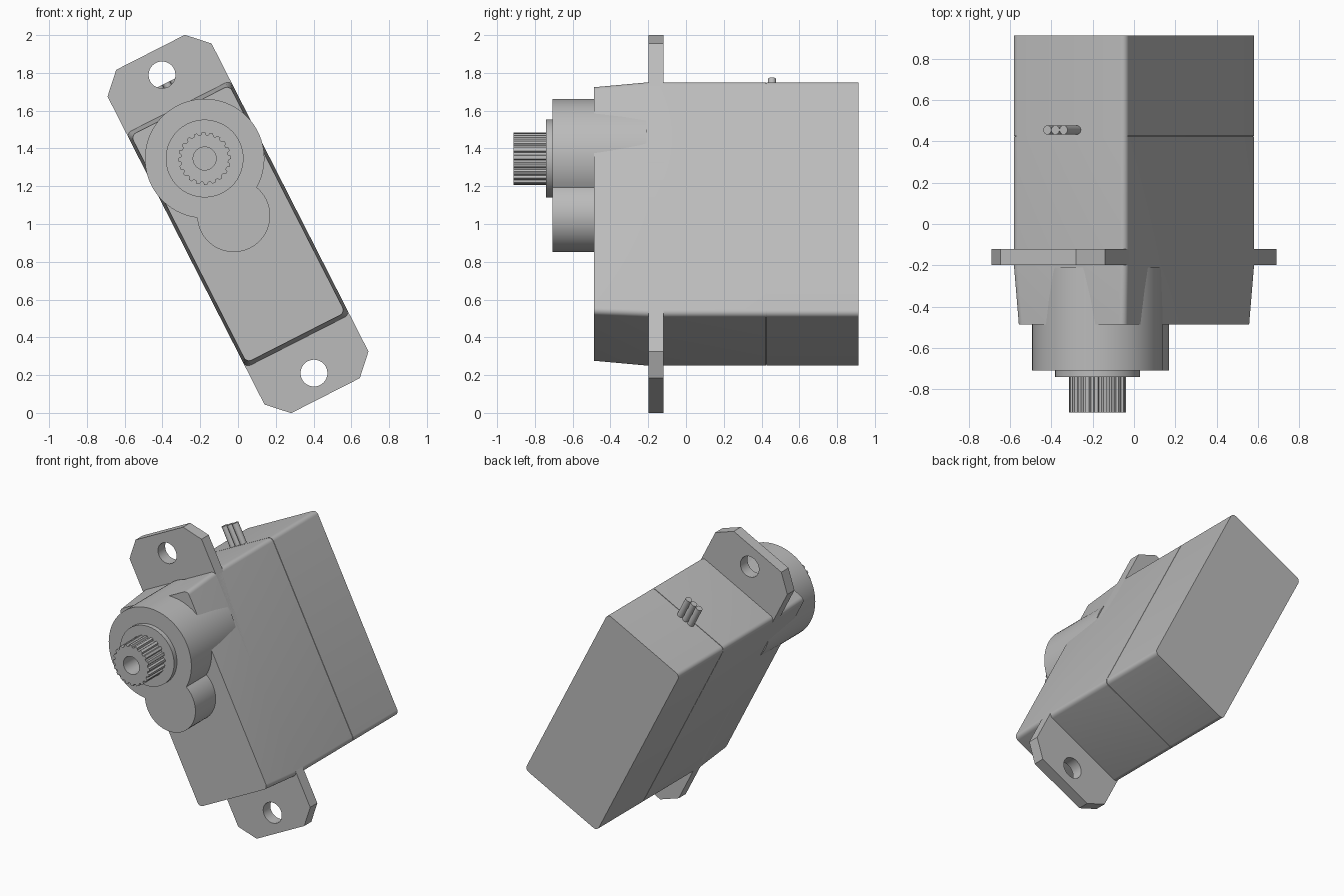
import bpy, bmesh
from math import sin, cos, pi, radians
from mathutils import Matrix

cube = bpy.data.objects.get("Cube")
if cube:
    bpy.data.objects.remove(cube, do_unlink=True)

# The servo is designed upright, then leaned about the depth axis
LEAN = Matrix.Translation((0, 0, 1)) @ Matrix.Rotation(radians(-27), 4, 'Y')

grey = bpy.data.materials.new("light_grey_plastic")
grey.use_nodes = True
grey.diffuse_color = (0.5, 0.5, 0.5, 1)
bsdf = next(n for n in grey.node_tree.nodes if n.type == 'BSDF_PRINCIPLED')
bsdf.inputs["Base Color"].default_value = grey.diffuse_color


def arc(cu, cv, r, start, end, n):
    """Points on an arc, angles in degrees."""
    angles = [radians(start + (end - start) * i / n) for i in range(n + 1)]
    return [(cu + r * cos(a), cv + r * sin(a)) for a in angles]


def circle(cu, cv, r, n=48):
    return arc(cu, cv, r, 0, 360, n)[:-1]


def rounded_rect(a, b, r):
    pts = []
    for i, (su, sv) in enumerate([(1, 1), (-1, 1), (-1, -1), (1, -1)]):
        pts += arc(su * (a - r), sv * (b - r), r, 90 * i, 90 * i + 90, 6)
    return pts


def loft(name, sections, axis='Y', smooth=True):
    """Solid through matching outlines, given as (depth, points) pairs."""
    bm = bmesh.new()
    rings = []
    for d, pts in sections:
        rings.append([bm.verts.new((u, d, v) if axis == 'Y' else (u, v, d))
                      for u, v in pts])
    n = len(rings[0])
    for low, high in zip(rings, rings[1:]):
        for i in range(n):
            j = (i + 1) % n
            bm.faces.new((low[i], low[j], high[j], high[i]))
    bm.faces.new(rings[0])
    bm.faces.new(rings[-1])
    bmesh.ops.recalc_face_normals(bm, faces=bm.faces)
    bm.transform(LEAN)
    mesh = bpy.data.meshes.new(name)
    bm.to_mesh(mesh)
    bm.free()
    mesh.materials.append(grey)
    obj = bpy.data.objects.new(name, mesh)
    bpy.context.collection.objects.link(obj)
    if smooth:
        shade(obj)
    return obj


def shade(obj):
    bpy.ops.object.select_all(action='DESELECT')
    obj.select_set(True)
    bpy.context.view_layer.objects.active = obj
    bpy.ops.object.shade_smooth_by_angle(angle=radians(30))


def drill(obj, cutters):
    """Cut holes, bake the result and discard the cutters."""
    for c in cutters:
        c.hide_render = True
        mod = obj.modifiers.new("hole", 'BOOLEAN')
        mod.operation, mod.solver, mod.object = 'DIFFERENCE', 'EXACT', c
    graph = bpy.context.evaluated_depsgraph_get()
    mesh = bpy.data.meshes.new_from_object(obj.evaluated_get(graph))
    obj.modifiers.clear()
    obj.data = mesh
    for c in cutters:
        bpy.data.objects.remove(c, do_unlink=True)
    shade(obj)


# Case: tapered front shell and straight rear cover meeting at a seam
A, B, R = 0.309, 0.696, 0.03
outline = rounded_rect(A, B, R)
loft("front_case", [(-0.487, rounded_rect(A - 0.016, B - 0.021, R)),
                    (-0.2, outline), (0.423, outline)])
loft("rear_cover", [(0.427, outline), (0.913, outline)])
inner = rounded_rect(A - 0.004, B - 0.004, R)
loft("seam_groove", [(0.42, inner), (0.43, inner)])

# Mounting flange with clipped corners and two screw holes
L, C = 1.02, 0.105
half = [(A, L - C), (A - C, L), (C - A, L), (-A, L - C)]
plate = half + [(-u, -v) for u, v in half]
flange = loft("mounting_flange", [(-0.198, plate), (-0.12, plate)], smooth=False)
drill(flange, [loft("hole_cutter", [(-0.3, circle(0, s * 0.886, 0.071)),
                                    (0, circle(0, s * 0.886, 0.071))])
               for s in (1, -1)])

# Gear housing: a large and a small round boss joined in one outline
V = 0.389
boss = arc(0, V, 0.316, -56, 236, 56) + arc(0, 0.05, 0.193, 156.5, 383.5, 40)
loft("gear_housing", [(-0.708, boss), (-0.21, boss)])
loft("shaft_collar", [(-0.74, circle(0, V, 0.206)), (-0.70, circle(0, V, 0.206))])

# Toothed output shaft with a screw bore
teeth = 20
spline = []
for i in range(teeth):
    for part, r in ((0, 0.126), (0.3, 0.126), (0.45, 0.139), (0.85, 0.139)):
        t = 2 * pi * (i + part) / teeth
        spline.append((r * cos(t), V + r * sin(t)))
shaft = loft("output_shaft", [(-0.913, spline), (-0.73, spline)], smooth=False)
drill(shaft, [loft("bore_cutter", [(-1, circle(0, V, 0.061)),
                                   (-0.76, circle(0, V, 0.061))])])

# Three cable stubs leaving the end of the case
for i, side in enumerate((-1, 0, 1)):
    ring = circle(side * 0.044, 0.455, 0.022, 20)
    loft(f"cable_stub_{i + 1}", [(0.65, ring), (0.838, ring)], axis='Z')
